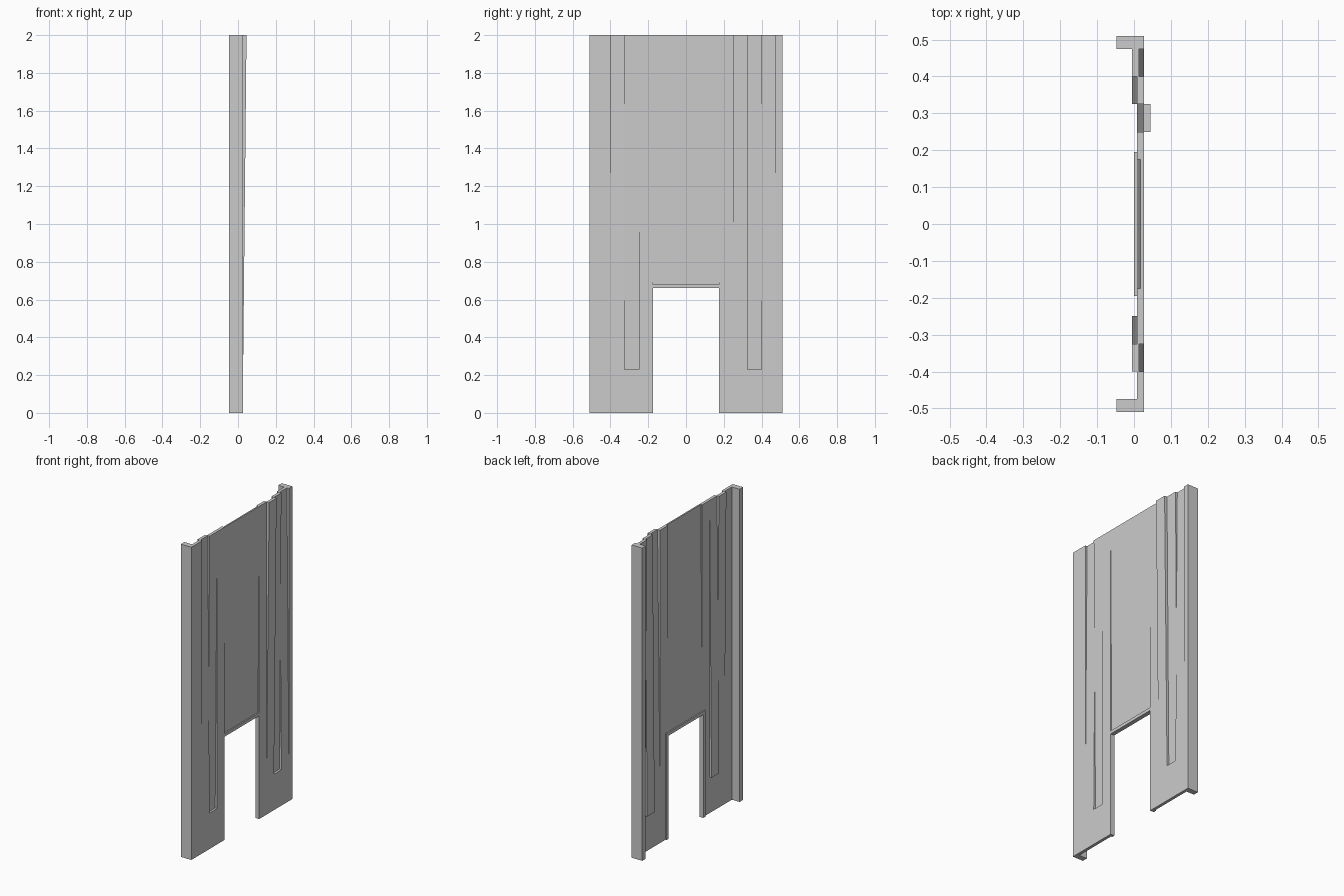
import bpy

cube = bpy.data.objects.get("Cube")
if cube:
    bpy.data.objects.remove(cube, do_unlink=True)

# Single plain grey finish
grey = bpy.data.materials.new("plain grey")
grey.use_nodes = True
colour = (0.6, 0.6, 0.6, 1)
grey.diffuse_color = colour
grey.node_tree.nodes["Principled BSDF"].inputs["Base Color"].default_value = colour

FRONT, BACK = 0.027, 0.008      # faces of the main sheet
HEIGHT, PLINTH = 2.0, 0.23      # full height, top of the plain foot
DOOR, DOOR_TOP = 0.175, 0.66    # half width and height of the opening
STRIP = 0.075                   # width of one vertical strip


def slab(name, y, z, bottom, top=None):
    """Box over y and z ranges whose (back, front) x range may lean upward."""
    top = top or bottom
    verts = [(x, v, h) for h, xs in zip(z, (bottom, top)) for x in xs for v in y]
    faces = [(0, 1, 3, 2), (4, 6, 7, 5), (0, 4, 5, 1),
             (2, 3, 7, 6), (0, 2, 6, 4), (1, 5, 7, 3)]
    mesh = bpy.data.meshes.new(name)
    mesh.from_pydata(verts, [], faces)
    mesh.materials.append(grey)
    obj = bpy.data.objects.new(name, mesh)
    bpy.context.collection.objects.link(obj)
    return obj


def shifted(offset):
    return (BACK + offset, FRONT + offset)


# Strips from the door outward: x offset at the foot and at the top
leans = {
    "near": (-1, [(0, 0), (-0.0135, 0), (0, -0.0135), (0, 0)]),
    "far": (1, [(0, 0), (0, 0.018), (-0.0135, 0), (0, -0.0135)]),
}

for label, (side, strips) in leans.items():
    def span(a, b):
        return sorted((side * a, side * b))

    # Edge flange and plain foot
    slab(label + "_flange", span(0.475, 0.51), (0, HEIGHT), (-0.047, FRONT))
    slab(label + "_foot", span(DOOR, 0.475), (0, PLINTH), shifted(0))

    # Leaning vertical strips
    for i, (low, high) in enumerate(strips):
        y = DOOR + i * STRIP
        slab(f"{label}_strip_{i + 1}", span(y, y + STRIP), (PLINTH, HEIGHT),
             shifted(low), shifted(high))

    # Door jamb trim behind the sheet
    slab(label + "_jamb", span(DOOR, DOOR + 0.02), (0, DOOR_TOP + 0.02), (0, BACK))

# Lintel and slightly leaning panel above the opening
slab("lintel", (-DOOR, DOOR), (DOOR_TOP, DOOR_TOP + 0.02), (0, FRONT))
slab("centre_panel", (-DOOR, DOOR), (DOOR_TOP + 0.02, HEIGHT),
     (BACK, 0.019), (0.018, FRONT))
